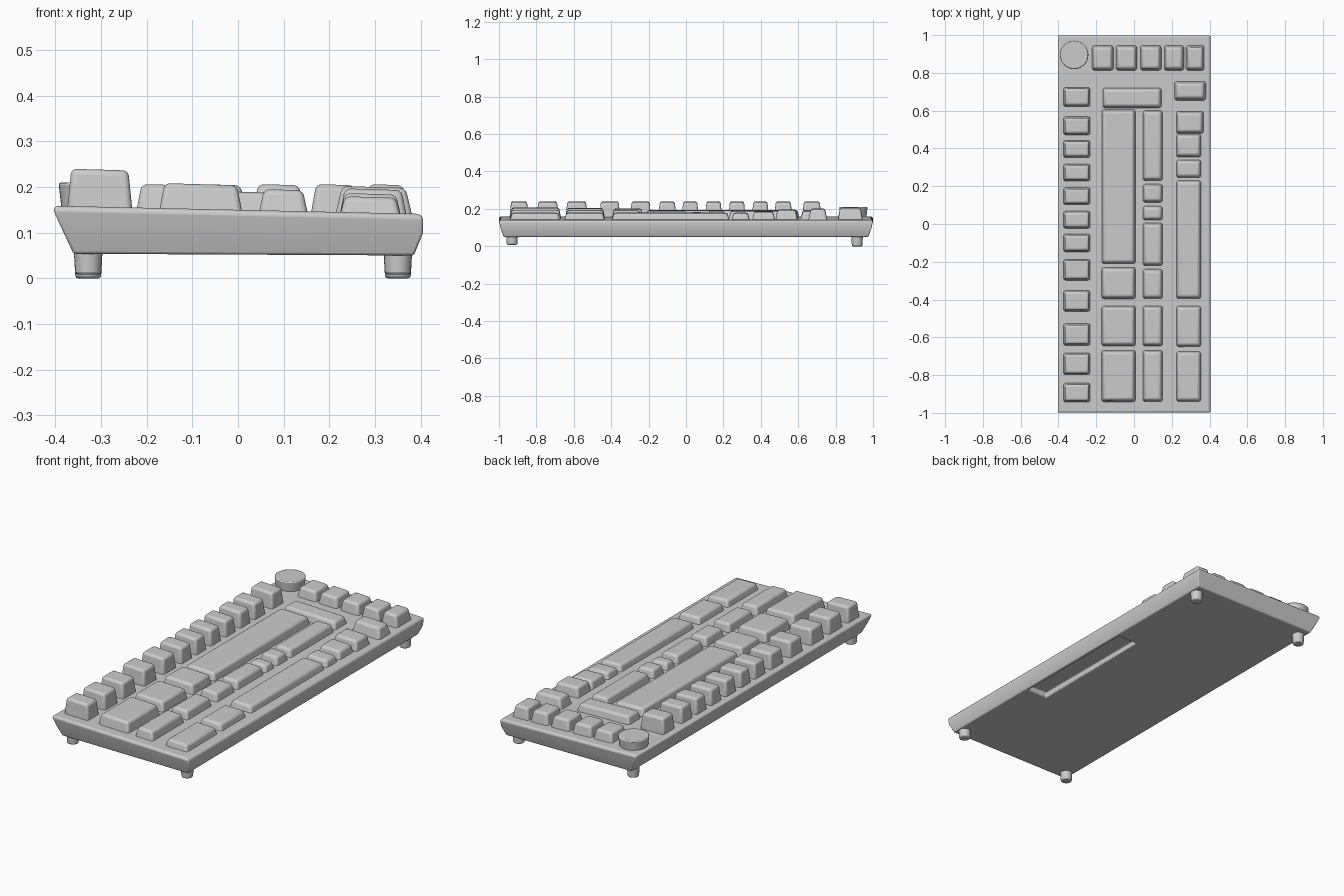
import bpy, bmesh, math

cube = bpy.data.objects.get("Cube")
if cube:
    bpy.data.objects.remove(cube)

grey = bpy.data.materials.new("plain_grey")
grey.use_nodes = True
GREY = (0.6, 0.6, 0.6, 1)
grey.diffuse_color = GREY
grey.node_tree.nodes["Principled BSDF"].inputs["Base Color"].default_value = GREY


def deck(x):
    """Height of the sloping case top."""
    return 0.15 - 0.022 * x


def finish(name, bm, bevel=0.0, segments=3):
    bmesh.ops.recalc_face_normals(bm, faces=bm.faces)
    mesh = bpy.data.meshes.new(name)
    bm.to_mesh(mesh)
    bm.free()
    mesh.materials.append(grey)
    ob = bpy.data.objects.new(name, mesh)
    bpy.context.collection.objects.link(ob)
    if bevel:
        mod = ob.modifiers.new("soft_edges", "BEVEL")
        mod.width, mod.segments = bevel, segments
        mod.limit_method = "ANGLE"
        mod.angle_limit = math.radians(35)
    bpy.ops.object.select_all(action="DESELECT")
    ob.select_set(True)
    bpy.context.view_layer.objects.active = ob
    bpy.ops.object.shade_smooth_by_angle(angle=math.radians(40))
    return ob


def loft(name, rings, bevel=0.0):
    """Stack of rectangles (x0, x1, y0, y1, height function) joined by walls."""
    bm = bmesh.new()
    loops = []
    for x0, x1, y0, y1, z in rings:
        corners = ((x0, y0), (x1, y0), (x1, y1), (x0, y1))
        loops.append([bm.verts.new((x, y, z(x))) for x, y in corners])
    for a, b in zip(loops, loops[1:]):
        for i in range(4):
            j = (i + 1) % 4
            bm.faces.new((a[i], a[j], b[j], b[i]))
    bm.faces.new(loops[0][::-1])
    bm.faces.new(loops[-1])
    return finish(name, bm, bevel)


def key(name, x0, x1, y0, y1, top, taper=0.014):
    base = lambda x: deck(x) - 0.02
    mid = (x0 + x1) / 2
    crown = lambda x: top - 0.03 * (x - mid)
    t = taper
    loft(name, [(x0, x1, y0, y1, base),
                (x0 + t, x1 - t, y0 + t, y1 - t, crown)], 0.012)


def drum(name, x, y, z0, z1, r0, r1, bevel, sides=32):
    bm = bmesh.new()
    bmesh.ops.create_cone(bm, cap_ends=True, segments=sides,
                          radius1=r0, radius2=r1, depth=z1 - z0)
    bmesh.ops.translate(bm, verts=bm.verts, vec=(x, y, (z0 + z1) / 2))
    return finish(name, bm, bevel, 2)


# Case: flared tray with a sloping top
floor = lambda x: 0.052 - 0.005 * x
case = loft("case", [
    (-0.36, 0.385, -0.975, 0.975, floor),
    (-0.385, 0.405, -0.992, 0.992, lambda x: 0.103 - 0.01 * x),
    (-0.405, 0.405, -1.0, 1.0, lambda x: deck(x) - 0.008),
    (-0.398, 0.396, -0.993, 0.993, deck)], 0.006)

# Shallow pocket under the case
cutter = loft("pocket_cutter", [(0.25, 0.37, -0.4, 0.32, lambda x: 0.02),
                                (0.25, 0.37, -0.4, 0.32, lambda x: 0.08)])
cutter.hide_render = True
cutter.hide_viewport = True
cut = case.modifiers.new("pocket", "BOOLEAN")
cut.object, cut.operation, cut.solver = cutter, "DIFFERENCE", "EXACT"
case.modifiers.move(len(case.modifiers) - 1, 0)

# Number row: tall, separate keys
for i, (y0, y1) in enumerate([
        (.62, .725), (.47, .57), (.35, .445), (.225, .32), (.1, .195),
        (-.025, .07), (-.15, -.05), (-.3, -.185), (-.465, -.35),
        (-.645, -.525), (-.8, -.68), (-.945, -.84)]):
    key(f"number_key_{i}", -.375, -.23, y0, y1, .238, .01)

# Wide bar joining the two middle rows
key("cross_bar", -.17, .15, .61, .725, .19)

# Second row: long slab and three keys
for i, (y0, y1, top) in enumerate([
        (-.215, .61, .192), (-.4, -.225, .2), (-.65, -.43, .203), (-.945, -.665, .206)]):
    key(f"second_row_key_{i}", -.175, .012, y0, y1, top)

# Third row
for i, (y0, y1, top) in enumerate([
        (.225, .605, .188), (.11, .215, .19), (.015, .1, .182), (-.225, .01, .19),
        (-.4, -.235, .192), (-.65, -.43, .192), (-.945, -.665, .194)]):
    key(f"third_row_key_{i}", .043, .156, y0, y1, top)

# Fourth row with the long bar
for i, (x1, y0, y1, top) in enumerate([
        (.372, .475, .6, .195), (.36, .35, .48, .185), (.36, .24, .345, .178),
        (.36, -.4, .235, .178), (.36, -.655, -.43, .178), (.36, -.945, -.67, .178)]):
    key(f"fourth_row_key_{i}", .22, x1, y0, y1, top)
key("single_key", .21, .385, .65, .76, .2, .018)

# Back row beside the knob
for i, (x0, x1) in enumerate([(-.225, -.105), (-.1, .02), (.03, .148),
                              (.157, .268), (.273, .375)]):
    key(f"back_key_{i}", x0, x1, .81, .948, .205)

# Knob and feet
drum("knob", -.317, .895, .14, .21, .068, .076, .006, 40)
for side, x in (("right", -.328), ("left", .35)):
    drum(f"front_{side}_foot", x, -.93, .008, .07, .028, .032, .006, 20)
    drum(f"back_{side}_foot", x, .915, 0, .07, .028, .032, .006, 20)
